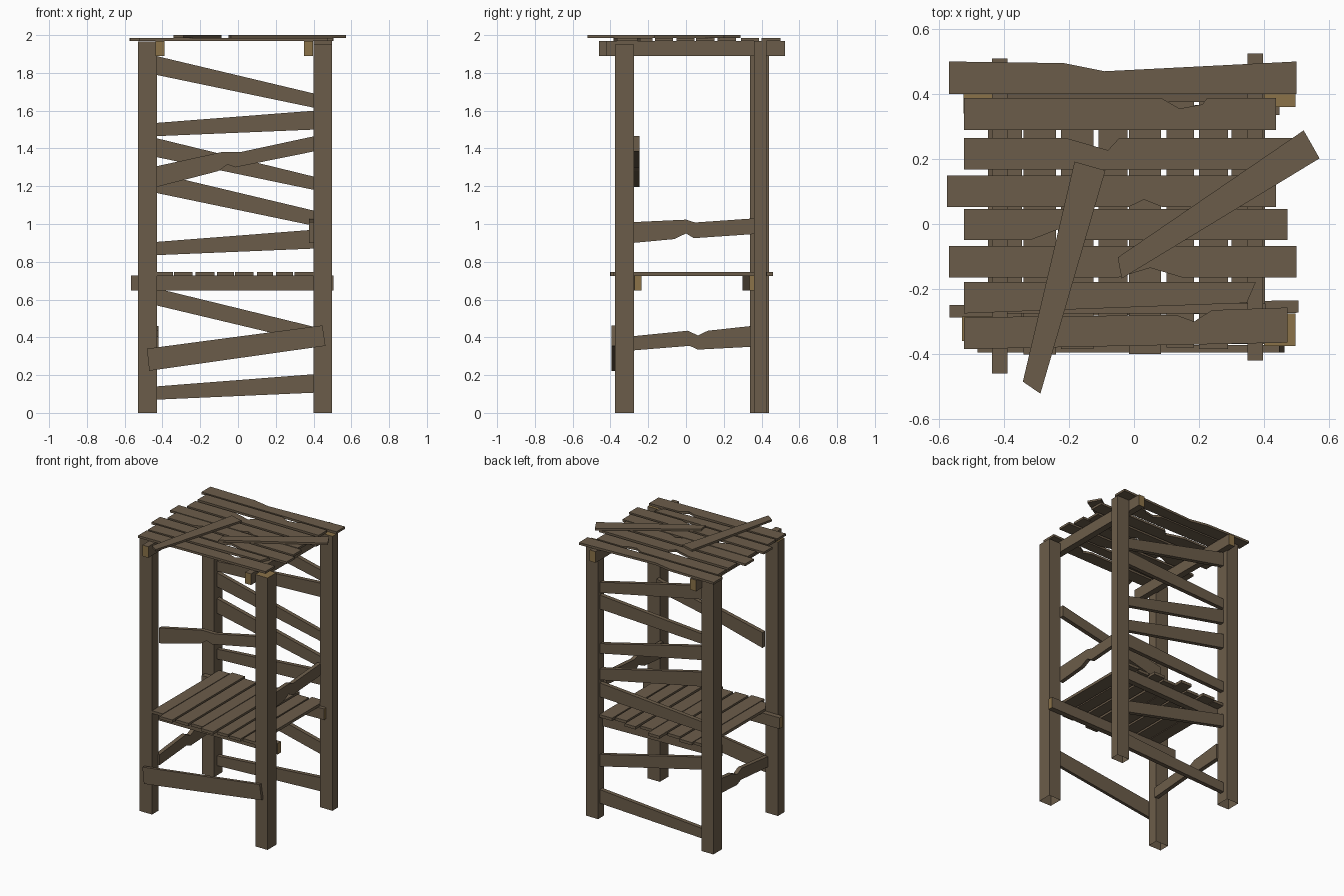
import bpy, bmesh
from mathutils import Vector


def material(name, rgb):
    m = bpy.data.materials.new(name)
    m.diffuse_color = (*rgb, 1)
    return m


WOOD = material("weathered brown wood", (0.148, 0.108, 0.068))
CUT = material("fresh cut end grain", (0.258, 0.170, 0.066))


def prism(name, axis, outline, lo, hi, open_bottom=False, cut=None):
    """Extrude a flat outline along an axis; faces pointing along `cut` get end grain."""
    place = {"x": lambda a, b, d: (d, a, b),
             "y": lambda a, b, d: (a, d, b),
             "z": lambda a, b, d: (a, b, d)}[axis]
    bm = bmesh.new()
    low = [bm.verts.new(place(a, b, lo)) for a, b in outline]
    high = [bm.verts.new(place(a, b, hi)) for a, b in outline]
    bm.faces.new(low)
    bm.faces.new(high)
    n = len(outline)
    for i in range(n):
        j = (i + 1) % n
        bm.faces.new((low[i], low[j], high[j], high[i]))
    bmesh.ops.recalc_face_normals(bm, faces=bm.faces)
    bm.normal_update()
    if cut:
        for f in bm.faces:
            if abs(f.normal.dot(Vector(cut))) > 0.9:
                f.material_index = 1
    if open_bottom:
        bmesh.ops.delete(bm, geom=[f for f in bm.faces if f.normal.z < -0.9], context="FACES_ONLY")
    me = bpy.data.meshes.new(name)
    bm.to_mesh(me)
    bm.free()
    me.materials.append(WOOD)
    me.materials.append(CUT)
    ob = bpy.data.objects.new(name, me)
    bpy.context.collection.objects.link(ob)
    return ob


def rect(x0, x1, y0, y1):
    return [(x0, y0), (x1, y0), (x1, y1), (x0, y1)]


# Four uneven posts, pale on top
for name, x0, x1, y0, y1, h in [
        ("front_left_post", -0.53, -0.43, -0.36, -0.285, 1.965),
        ("front_right_post", 0.40, 0.497, -0.375, -0.275, 1.95),
        ("back_left_post", -0.525, -0.43, 0.34, 0.44, 1.965),
        ("back_right_post", 0.40, 0.497, 0.36, 0.425, 1.968)]:
    prism(name, "z", rect(x0, x1, y0, y1), 0, h, True, (0, 0, 1))

# Beams under the roof
prism("left_roof_beam", "z", rect(-0.437, -0.39, -0.46, 0.51), 1.89, 1.97, cut=(0, 1, 0))
prism("right_roof_beam", "z", rect(0.35, 0.397, -0.42, 0.525), 1.89, 1.97, cut=(0, 1, 0))

# Slightly skewed beams under the shelf
prism("front_shelf_beam", "z",
      [(-0.567, -0.288), (0.506, -0.273), (0.506, -0.235), (-0.567, -0.25)], 0.648, 0.727, cut=(1, 0, 0))
prism("back_shelf_beam", "z",
      [(-0.50, 0.30), (0.448, 0.335), (0.447, 0.375), (-0.50, 0.34)], 0.648, 0.727, cut=(1, 0, 0))

# Shelf planks running front to back
for i, (x0, x1, y0, y1) in enumerate([
        (-0.43, -0.345, -0.36, 0.40), (-0.34, -0.24, -0.402, 0.42),
        (-0.225, -0.125, -0.385, 0.39), (-0.11, -0.02, -0.375, 0.46),
        (-0.015, 0.083, -0.40, 0.40), (0.10, 0.185, -0.38, 0.43),
        (0.20, 0.29, -0.385, 0.39), (0.30, 0.40, -0.37, 0.41)]):
    prism(f"shelf_plank_{i + 1}", "z", rect(x0, x1, y0, y1), 0.725, 0.745)

# Crooked back rails: left bottom, left top, right bottom, right top
for i, (lb, lt, rb, rt) in enumerate([
        (1.79, 1.89, 1.615, 1.69), (1.465, 1.535, 1.50, 1.60),
        (1.355, 1.455, 1.18, 1.25), (1.165, 1.27, 0.99, 1.07),
        (0.835, 0.905, 0.87, 0.97), (0.57, 0.66, 0.37, 0.455),
        (0.07, 0.14, 0.107, 0.205)]):
    prism(f"back_rail_{i + 1}", "y", [(-0.435, lb), (0.405, rb), (0.405, rt), (-0.435, lt)], 0.375, 0.405)

# Splintered rails on front and sides
prism("front_upper_rail", "y",
      [(-0.435, 1.195), (-0.105, 1.28), (-0.055, 1.315), (-0.015, 1.30), (0.405, 1.385),
       (0.405, 1.465), (0.01, 1.38), (-0.09, 1.38), (-0.435, 1.305)], -0.275, -0.245)
prism("right_rail", "x",
      [(-0.28, 0.90), (-0.063, 0.92), (0.0, 0.95), (0.042, 0.925), (0.365, 0.947),
       (0.365, 1.03), (0.048, 1.008), (0.0, 1.023), (-0.28, 1.01)], 0.375, 0.403)
prism("left_rail", "x",
      [(-0.29, 0.33), (0.02, 0.355), (0.063, 0.335), (0.345, 0.35),
       (0.345, 0.46), (0.116, 0.435), (0.063, 0.41), (0.01, 0.435), (-0.29, 0.405)], -0.45, -0.42)
prism("front_lower_board", "y",
      [(-0.47, 0.223), (0.463, 0.355), (0.447, 0.463), (-0.482, 0.34)], -0.395, -0.373)

# Roof planks running left to right, some with broken edges
roof = [
    [(-0.57, 0.40), (0.50, 0.40), (0.50, 0.50), (-0.09, 0.47), (-0.215, 0.495), (-0.57, 0.50)],
    [(-0.523, 0.29), (0.437, 0.29), (0.437, 0.387), (0.225, 0.387), (0.21, 0.368),
     (0.14, 0.355), (0.085, 0.387), (-0.523, 0.387)],
    [(-0.523, 0.168), (0.505, 0.168), (0.505, 0.265), (-0.045, 0.265), (-0.08, 0.227),
     (-0.21, 0.265), (-0.523, 0.265)],
    [(-0.575, 0.053), (-0.015, 0.053), (0.03, 0.075), (0.085, 0.053), (0.437, 0.053),
     (0.437, 0.15), (-0.575, 0.15)],
    [(-0.523, -0.05), (-0.32, -0.05), (-0.235, -0.017), (-0.225, -0.05), (0.473, -0.05),
     (0.473, 0.046), (-0.523, 0.046)],
    [(-0.57, -0.165), (-0.05, -0.165), (0.05, -0.135), (0.15, -0.165), (0.50, -0.165),
     (0.50, -0.068), (-0.57, -0.068)],
    [(-0.523, -0.275), (0.347, -0.243), (0.375, -0.178), (-0.523, -0.178)],
    [(-0.523, -0.385), (0.473, -0.365), (0.473, -0.257), (0.24, -0.265), (0.185, -0.30),
     (0.13, -0.28), (-0.523, -0.287)]]
for i, outline in enumerate(roof):
    prism(f"roof_plank_{i + 1}", "z", outline, 1.97, 1.986)

# Loose boards nailed across the roof
prism("left_loose_board", "z",
      [(-0.183, 0.192), (-0.088, 0.165), (-0.288, -0.522), (-0.342, -0.485)], 1.986, 2.0)
prism("right_loose_board", "z",
      [(0.522, 0.288), (0.571, 0.202), (-0.038, -0.168), (-0.05, -0.103)], 1.986, 2.0)
